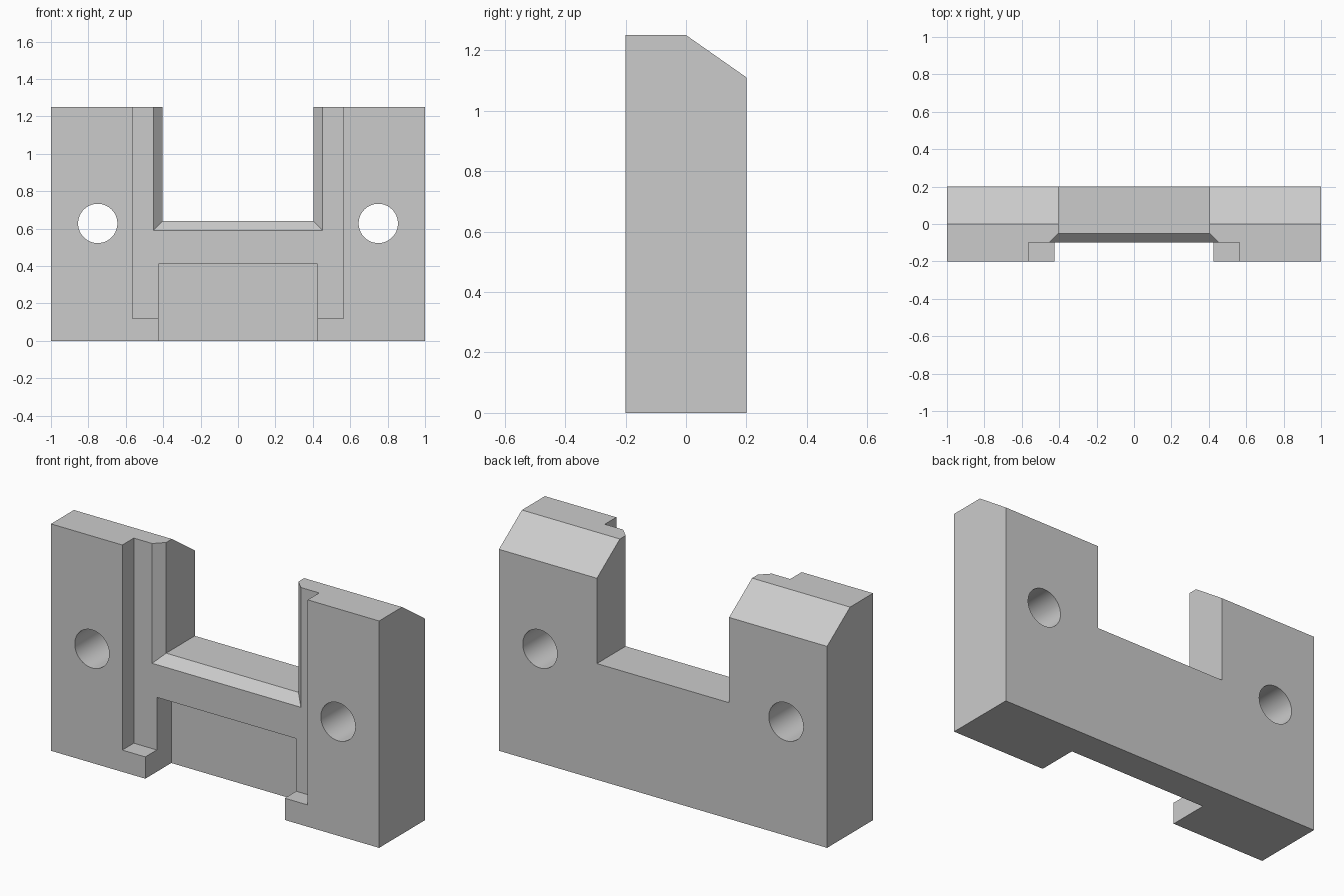
import bpy, bmesh, math
from mathutils import Matrix

if "Cube" in bpy.data.objects:
    bpy.data.objects.remove(bpy.data.objects["Cube"])

grey = bpy.data.materials.new("plain grey")
grey.diffuse_color = (0.6, 0.6, 0.6, 1)
grey.use_nodes = True
grey.node_tree.nodes["Principled BSDF"].inputs["Base Color"].default_value = grey.diffuse_color


def add_object(name, bm):
    bmesh.ops.recalc_face_normals(bm, faces=bm.faces)
    mesh = bpy.data.meshes.new(name)
    bm.to_mesh(mesh)
    bm.free()
    mesh.materials.append(grey)
    obj = bpy.data.objects.new(name, mesh)
    bpy.context.collection.objects.link(obj)
    return obj


def loft(name, ring_a, ring_b):
    """Solid between two matching rings of points."""
    bm = bmesh.new()
    a = [bm.verts.new(p) for p in ring_a]
    b = [bm.verts.new(p) for p in ring_b]
    bm.faces.new(a)
    bm.faces.new(b)
    for i in range(len(a)):
        j = (i + 1) % len(a)
        bm.faces.new((a[i], a[j], b[j], b[i]))
    return add_object(name, bm)


def rect(half_width, y, z0, z1):
    w = half_width
    return [(-w, y, z0), (w, y, z0), (w, y, z1), (-w, y, z1)]


def hole(name, x):
    bm = bmesh.new()
    bmesh.ops.create_cone(bm, cap_ends=True, segments=64, radius1=0.105,
                          radius2=0.105, depth=1,
                          matrix=Matrix.Translation((x, 0, 0.628))
                          @ Matrix.Rotation(math.pi / 2, 4, 'X'))
    return add_object(name, bm)


# Block with the sloped upper back edge
side = [(-0.2, 0), (0.2, 0), (0.2, 1.11), (0, 1.25), (-0.2, 1.25)]
body = loft("bracket_body", [(-1, y, z) for y, z in side], [(1, y, z) for y, z in side])

cutters = [
    # Shallow front recess, open at the top
    loft("recess_cutter", rect(0.565, -0.3, 0.12, 1.5), rect(0.565, -0.1, 0.12, 1.5)),
    # Deeper lower pocket, open at the bottom
    loft("pocket_cutter", rect(0.425, -0.3, -0.1, 0.41), rect(0.425, 0.026, -0.1, 0.41)),
    # Notch through the whole thickness
    loft("notch_cutter", rect(0.403, -0.3, 0.64, 1.5), rect(0.403, 0.3, 0.64, 1.5)),
    # Bevel round the front of the notch
    loft("bevel_cutter", rect(0.503, -0.15, 0.54, 1.6), rect(0.353, 0, 0.69, 1.6)),
    # Bolt holes
    hole("left_hole_cutter", -0.75),
    hole("right_hole_cutter", 0.75),
]

for cutter in cutters:
    mod = body.modifiers.new(cutter.name, 'BOOLEAN')
    mod.operation = 'DIFFERENCE'
    mod.solver = 'EXACT'
    mod.object = cutter

# Bake the cuts and remove the cutters
bpy.context.view_layer.update()
evaluated = body.evaluated_get(bpy.context.evaluated_depsgraph_get())
cut_mesh = bpy.data.meshes.new_from_object(evaluated)
body.modifiers.clear()
body.data = cut_mesh
body.data.name = "bracket_body"
for cutter in cutters:
    bpy.data.objects.remove(cutter)

# Smooth hole walls, sharp edges elsewhere
bpy.context.view_layer.objects.active = body
body.select_set(True)
bpy.ops.object.shade_smooth_by_angle(angle=math.radians(30))
